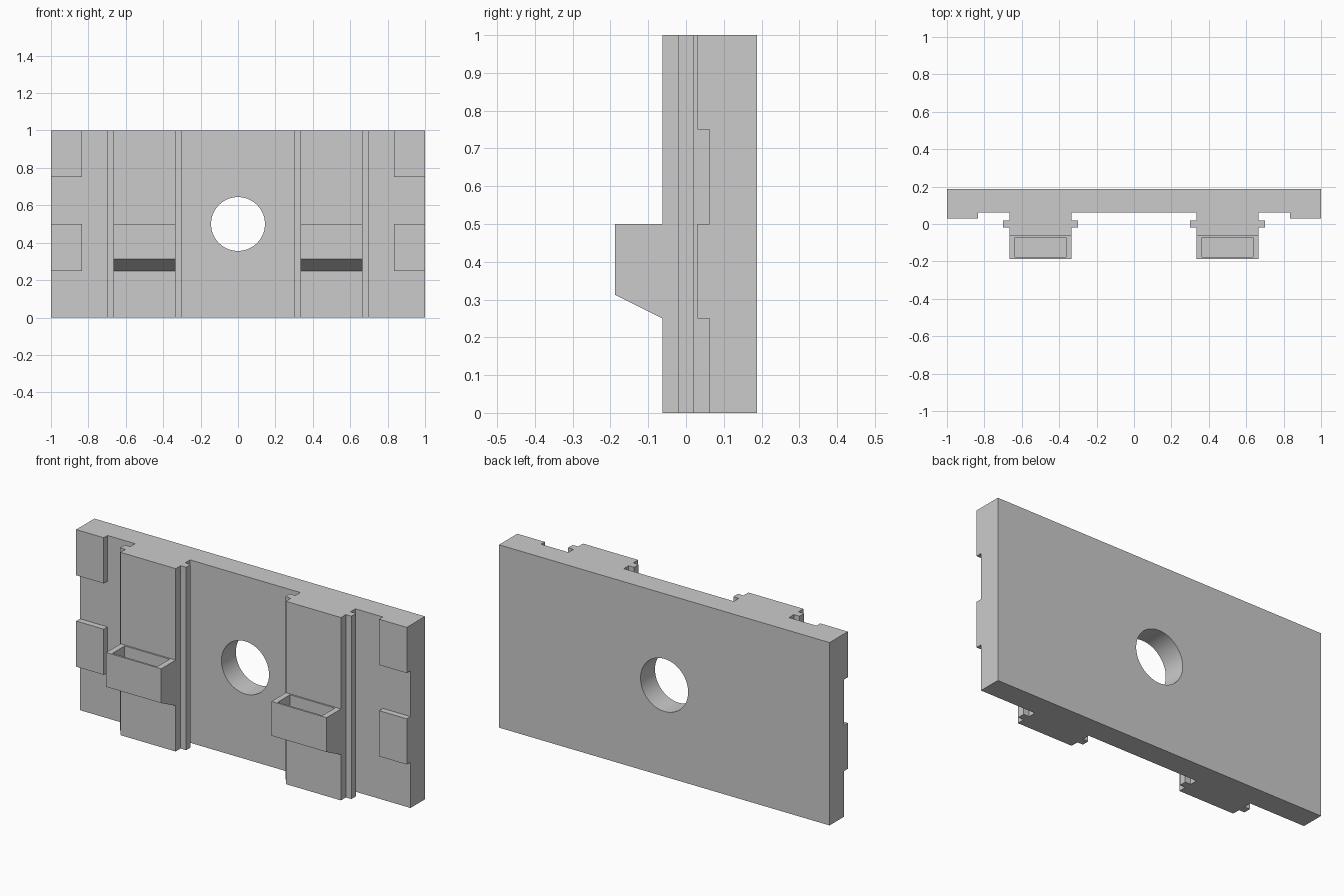
import bpy, bmesh
from math import cos, sin, tau
from mathutils import Vector

if "Cube" in bpy.data.objects:
    bpy.data.objects.remove(bpy.data.objects["Cube"])


def prism(name, points, direction):
    """Extrude a closed loop of 3D points along a direction."""
    bm = bmesh.new()
    face = bm.faces.new([bm.verts.new(p) for p in points])
    ext = bmesh.ops.extrude_face_region(bm, geom=[face], use_keep_orig=True)
    moved = [g for g in ext["geom"] if isinstance(g, bmesh.types.BMVert)]
    bmesh.ops.translate(bm, verts=moved, vec=Vector(direction))
    bmesh.ops.recalc_face_normals(bm, faces=bm.faces)
    mesh = bpy.data.meshes.new(name)
    bm.to_mesh(mesh)
    bm.free()
    obj = bpy.data.objects.new(name, mesh)
    bpy.context.collection.objects.link(obj)
    return obj


def box(name, x0, x1, y0, y1, z0, z1):
    return prism(name, [(x0, y0, z0), (x1, y0, z0), (x1, y1, z0), (x0, y1, z0)],
                 (0, 0, z1 - z0))


def cut(obj, cutter):
    """Subtract the cutter, apply, and remove it."""
    bpy.context.view_layer.objects.active = obj
    mod = obj.modifiers.new("cut", "BOOLEAN")
    mod.operation, mod.object, mod.solver = "DIFFERENCE", cutter, "EXACT"
    bpy.ops.object.modifier_apply(modifier=mod.name)
    bpy.data.objects.remove(cutter)


PLATE_Y, BACK_Y, RAIL_Y, FRONT_Y = 0.0625, 0.1875, -0.0625, -0.1875

# Back plate with round hole
plate = box("back_plate", -1, 1, PLATE_Y, BACK_Y, 0, 1)
ring = [(0.144 * cos(tau * i / 64), 0, 0.5 + 0.144 * sin(tau * i / 64)) for i in range(64)]
cut(plate, prism("hole_cutter", ring, (0, 0.4, 0)))
bpy.ops.object.select_all(action="DESELECT")
plate.select_set(True)
bpy.context.view_layer.objects.active = plate
bpy.ops.object.shade_smooth_by_angle()

for side, cx in (("left", -0.5), ("right", 0.5)):
    # Vertical rail with a thin tongue along each side
    half = [(1 / 6, PLATE_Y), (1 / 6, 0.02), (0.2, 0.02),
            (0.2, -0.02), (1 / 6, -0.02), (1 / 6, RAIL_Y)]
    profile = half + [(-x, y) for x, y in reversed(half)]
    prism(f"{side}_rail", [(cx + x, y, 0) for x, y in profile], (0, 0, 1))

    # Holder with sloped underside and open-topped pocket
    x0, x1 = cx - 1 / 6, cx + 1 / 6
    holder = prism(f"{side}_holder",
                   [(x0, RAIL_Y, 0.25), (x0, FRONT_Y, 0.3125),
                    (x0, FRONT_Y, 0.5), (x0, RAIL_Y, 0.5)], (x1 - x0, 0, 0))
    cut(holder, box("pocket_cutter", x0 + 0.031, x1 - 0.031, -0.177, -0.071, 0.32, 0.6))

    # Raised pads at the plate's outer edge
    outer = 1 if cx > 0 else -1
    xa, xb = sorted((outer * 0.8333, outer))
    for level, z in (("lower", 0.25), ("upper", 0.75)):
        box(f"{side}_{level}_pad", xa, xb, 0.03, PLATE_Y, z, z + 0.25)
